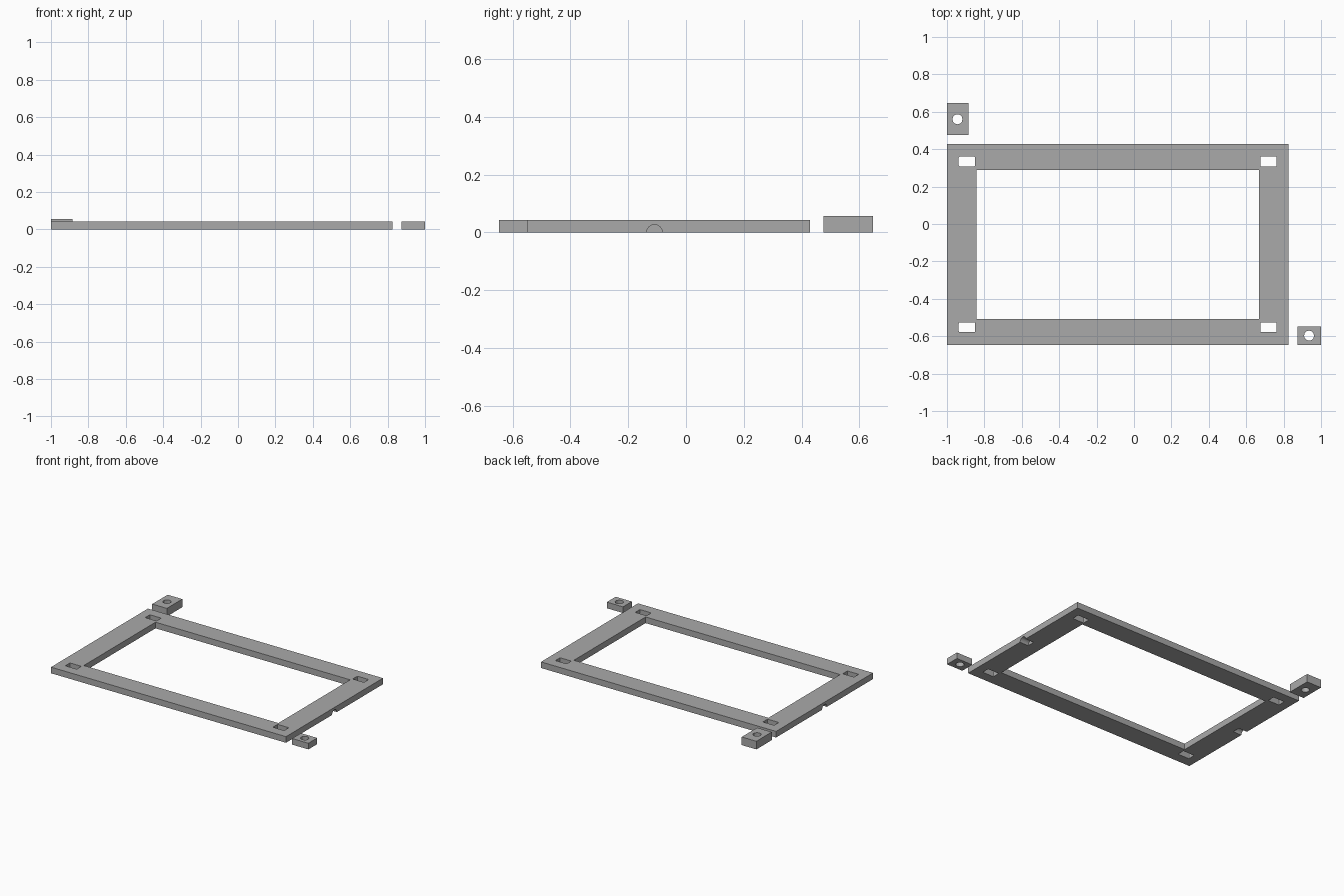
import bpy
import math

default = bpy.data.objects.get("Cube")
if default:
    bpy.data.objects.remove(default, do_unlink=True)

# One grey material
grey = bpy.data.materials.new("plain grey")
grey.use_nodes = True
grey.diffuse_color = (0.4, 0.4, 0.4, 1)
grey.node_tree.nodes["Principled BSDF"].inputs["Base Color"].default_value = (0.4, 0.4, 0.4, 1)


def box(name, x0, x1, y0, y1, z0, z1):
    bpy.ops.mesh.primitive_cube_add(size=1, location=((x0 + x1) / 2, (y0 + y1) / 2, (z0 + z1) / 2))
    ob = bpy.context.object
    ob.name = name
    ob.scale = (x1 - x0, y1 - y0, z1 - z0)
    bpy.ops.object.transform_apply(location=False, rotation=False, scale=True)
    ob.data.materials.append(grey)
    return ob


def cylinder(name, radius, depth, location, sides, rotation=(0, 0, 0)):
    bpy.ops.mesh.primitive_cylinder_add(vertices=sides, radius=radius, depth=depth,
                                        location=location, rotation=rotation)
    ob = bpy.context.object
    ob.name = name
    ob.data.materials.append(grey)
    return ob


def cut(target, cutter):
    cutter.hide_render = True
    mod = target.modifiers.new("cut", "BOOLEAN")
    mod.operation = "DIFFERENCE"
    mod.solver = "EXACT"
    mod.object = cutter
    bpy.context.view_layer.objects.active = target
    bpy.ops.object.modifier_apply(modifier=mod.name)
    bpy.data.objects.remove(cutter, do_unlink=True)


LEFT, RIGHT, FRONT, BACK, THICK = -1, 0.826, -0.647, 0.429, 0.043
MID_X, MID_Y = (LEFT + RIGHT) / 2, (FRONT + BACK) / 2

# Rectangular frame with its large opening
frame = box("frame", LEFT, RIGHT, FRONT, BACK, 0, THICK)
cut(frame, box("opening_cutter", LEFT + 0.157, RIGHT - 0.157, FRONT + 0.14, BACK - 0.14, -0.1, 0.1))

for sx in (-1, 1):
    # Corner slots with softened vertical corners
    for sy in (-1, 1):
        x, y = MID_X + sx * 0.806, MID_Y + sy * 0.443
        slot = box("slot_cutter", x - 0.044, x + 0.044, y - 0.026, y + 0.026, -0.1, 0.1)
        bevel = slot.modifiers.new("corners", "BEVEL")
        bevel.width = 0.005
        bevel.segments = 2
        bpy.ops.object.modifier_apply(modifier=bevel.name)
        cut(frame, slot)
    # Half-round notch under each end rail
    edge = RIGHT if sx > 0 else LEFT
    cut(frame, cylinder("notch_cutter", 0.027, 0.134, (edge, MID_Y, 0), 24, (0, math.pi / 2, 0)))

# Loose drilled blocks at opposite corners
blocks = [("back_block", (-1, -0.886, 0.476, 0.647), 0.057, (-0.944, 0.56)),
          ("front_block", (0.874, 1, FRONT, -0.549), THICK, (0.936, -0.597))]
for name, bounds, height, hole in blocks:
    block = box(name, *bounds, 0, height)
    cut(block, cylinder("hole_cutter", 0.027, 0.4, (*hole, 0), 12))
